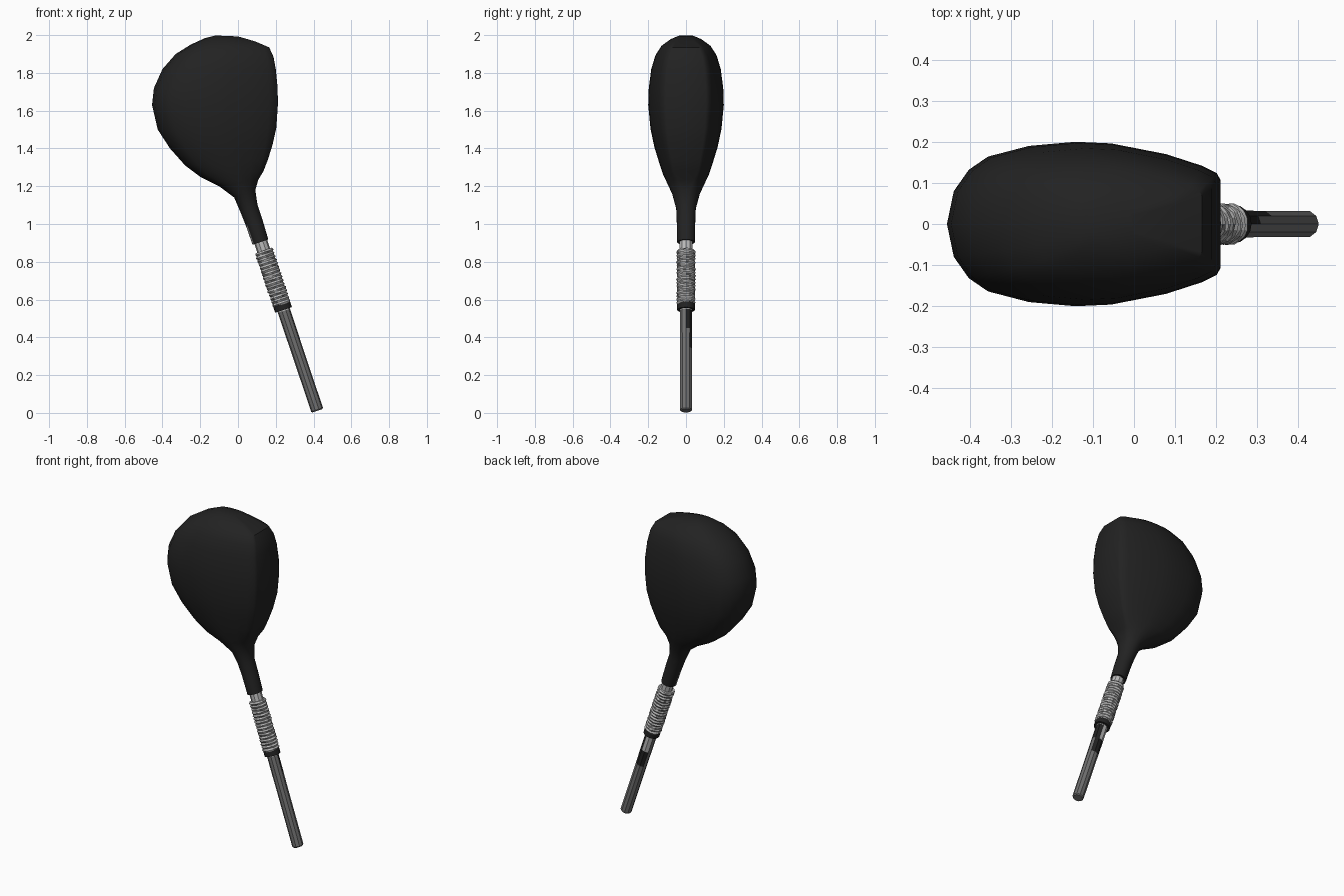
import bpy, bmesh, math, random
from mathutils import Vector

if "Cube" in bpy.data.objects:
    bpy.data.objects.remove(bpy.data.objects["Cube"])

random.seed(4)

# Materials
def mat(name, v):
    m = bpy.data.materials.new(name)
    m.diffuse_color = (v, v, v, 1)
    m.use_nodes = True
    m.node_tree.nodes["Principled BSDF"].inputs["Base Color"].default_value = m.diffuse_color
    return m

BLACK = mat("black", 0.016)
GREY = mat("steel grey", 0.16)
LIGHT = mat("light grey", 0.5)
MID = mat("mid grey", 0.3)

def loft(name, rings, mats, rule=None, smooth=35):
    """Skin closed rings of points; rule(ring, side, centre) gives the material slot."""
    bm = bmesh.new()
    vs = [[bm.verts.new(p) for p in r] for r in rings]
    n = len(rings[0])
    for i in range(len(vs) - 1):
        for j in range(n):
            k = (j + 1) % n
            f = bm.faces.new((vs[i][j], vs[i][k], vs[i + 1][k], vs[i + 1][j]))
            if rule:
                f.material_index = rule(i, j, f.calc_center_median())
    for end in (vs[0], vs[-1]):
        bm.faces.new(end)
    bmesh.ops.recalc_face_normals(bm, faces=bm.faces[:])
    me = bpy.data.meshes.new(name)
    bm.to_mesh(me)
    bm.free()
    ob = bpy.data.objects.new(name, me)
    bpy.context.collection.objects.link(ob)
    for m in mats:
        me.materials.append(m)
    if smooth:
        bpy.ops.object.select_all(action='DESELECT')
        ob.select_set(True)
        bpy.context.view_layer.objects.active = ob
        bpy.ops.object.shade_smooth_by_angle(angle=math.radians(smooth))
    return ob

# Tilted shaft axis
def axis_pt(z):
    return Vector((0.42 - 0.335 * (z - 0.012), 0, z))

DIR = Vector((-0.335, 0, 1)).normalized()
SIDE = Vector((1, 0, 0.335)).normalized()

def circle(z, r, n):
    out = []
    for j in range(n):
        a = 2 * math.pi * j / n
        rr = r() if callable(r) else r
        out.append(axis_pt(z) + SIDE * math.cos(a) * rr + Vector((0, math.sin(a) * rr, 0)))
    return out

# Club head: sections go from back (t=0) to the flat striking face (t=1)
BODY = [(0, 0), (.025, .4), (.08, .66), (.15, .82), (.3, .95), (.47, 1),
        (.6, .98), (.8, .85), (.93, .71), (.985, .62), (1, .53)]
# (back x, z), (face x, z), half width, blend from round neck to body
SECTIONS = [
    ((.077, .89), (.161, .918), .048, 0),
    ((.042, .99), (.131, 1.02), .049, 0),
    ((.012, 1.065), (.104, 1.10), .052, 0),
    ((-.02, 1.14), (.092, 1.18), .073, .3),
    ((-.10, 1.20), (.108, 1.235), .10, .7),
    ((-.20, 1.25), (.135, 1.28), .122, 1),
    ((-.28, 1.31), (.158, 1.34), .142, 1),
    ((-.36, 1.40), (.183, 1.42), .168, 1),
    ((-.425, 1.50), (.203, 1.51), .188, 1),
    ((-.455, 1.63), (.211, 1.63), .20, 1),
    ((-.445, 1.72), (.21, 1.72), .197, 1),
    ((-.40, 1.82), (.20, 1.82), .184, 1),
    ((-.33, 1.90), (.188, 1.885), .162, 1),
    ((-.25, 1.95), (.165, 1.935), .13, 1),
    ((-.175, 1.984), (.09, 1.967), .085, 1),
    ((-.12, 1.998), (.0, 1.993), .04, 1),
]

def section(back, face, w, k):
    half = []
    for i, (t, y) in enumerate(BODY):
        a = math.pi * i / 10.5
        t = t * k + (.5 - .5 * math.cos(a)) * (1 - k)
        y = y * k + math.sin(a) * (1 - k)
        half.append((back[0] + (face[0] - back[0]) * t, w * y,
                     back[1] + (face[1] - back[1]) * t))
    return half + [(x, -y, z) for x, y, z in reversed(half[1:])]

loft("club_head", [section(*s) for s in SECTIONS], [BLACK, MID],
     lambda i, j, c: 1 if i == 0 and j in (19, 20) else 0)

# Shaft: steel below, bare light core under the wrap, a few dark patches
def shaft_rule(i, j, c):
    side = c.x - axis_pt(c.z).x
    if c.z > .53:
        return 1
    if c.z > .44:
        if c.y > -.005 and side > .012:
            return 2
        return 1 if c.y > .012 else 0
    if c.z > .33 and c.y > .012:
        return 2
    return 0

loft("shaft", [circle(z, r, 10) for z, r in
               ((.011, .028), (.017, .033), (.34, .033), (.44, .034), (.54, .034), (.93, .036))],
     [GREY, LIGHT, BLACK], shaft_rule)

# Dark band below the wrap
loft("wrap_end_band", [circle(z, .047, 16) for z in (.545, .578)], [BLACK])

# Thread wrap: uneven turns in mixed greys
turns = 16
rings = []
for i in range(turns * 2 + 1):
    z = .572 + .288 * i / (turns * 2)
    base = .0505 if i % 2 else .0455
    rings.append(circle(z, lambda: base + random.uniform(-.002, .002), 20))
loft("thread_wrap", rings, [LIGHT, MID, GREY],
     lambda i, j, c: random.choices((0, 1, 2), (6, 3, 1))[0], smooth=0)
